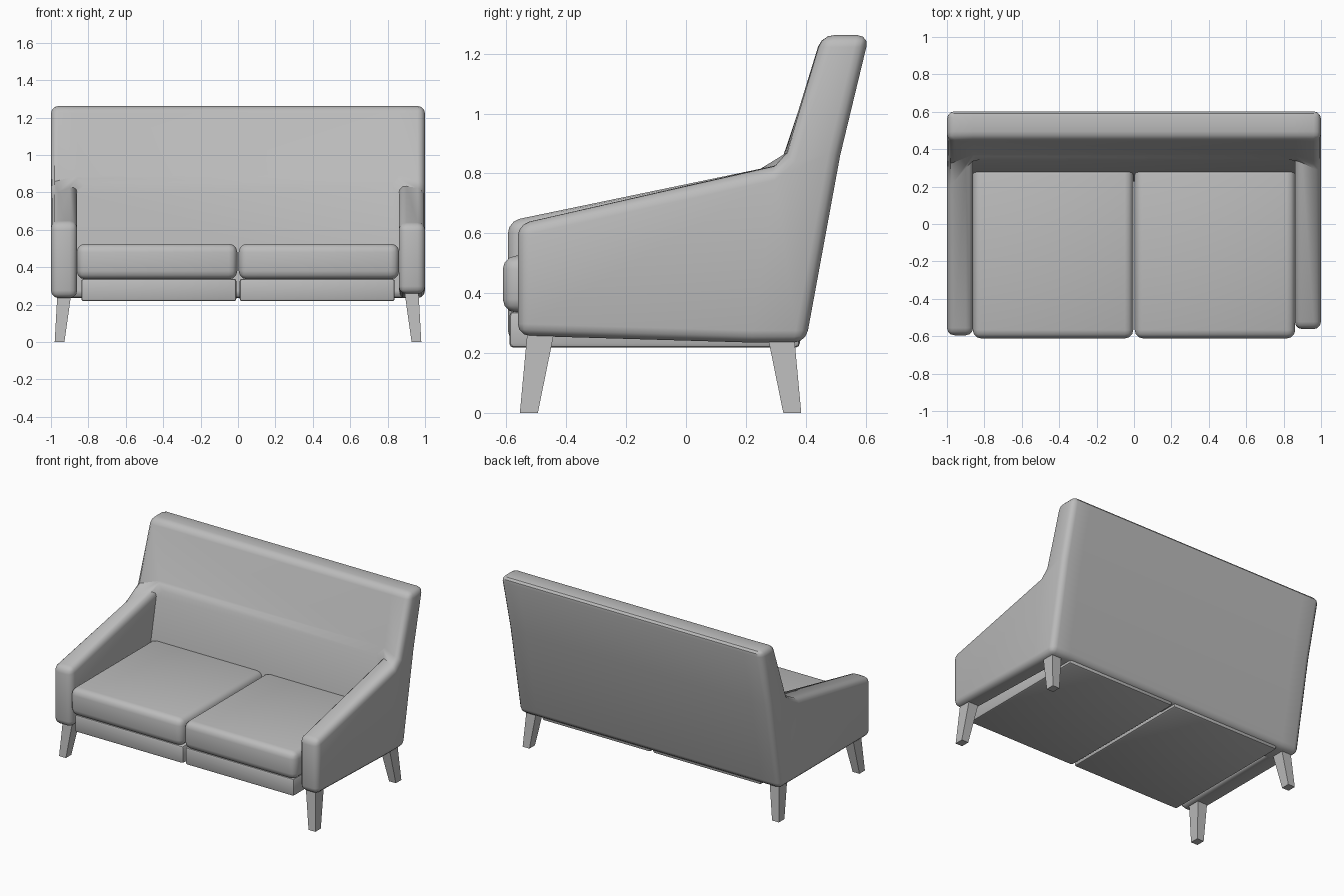
import bpy, bmesh, math
from mathutils import Vector

cube = bpy.data.objects.get("Cube")
if cube:
    bpy.data.objects.remove(cube, do_unlink=True)

GREY = (0.5, 0.5, 0.5, 1)
fabric = bpy.data.materials.new("warm_grey")
fabric.use_nodes = True
fabric.diffuse_color = GREY
fabric.node_tree.nodes["Principled BSDF"].inputs["Base Color"].default_value = GREY


def finish(name, bm, width, segments=3):
    """Round the hard convex edges and turn the bmesh into a smooth object."""
    bmesh.ops.recalc_face_normals(bm, faces=bm.faces)
    if width:
        hard = [e for e in bm.edges if e.calc_face_angle_signed(0) > math.radians(28)]
        bmesh.ops.bevel(bm, geom=hard, offset=width, segments=segments,
                        profile=0.5, affect='EDGES', clamp_overlap=True)
    mesh = bpy.data.meshes.new(name)
    bm.to_mesh(mesh)
    bm.free()
    mesh.materials.append(fabric)
    ob = bpy.data.objects.new(name, mesh)
    bpy.context.collection.objects.link(ob)
    bpy.ops.object.select_all(action='DESELECT')
    ob.select_set(True)
    bpy.context.view_layer.objects.active = ob
    bpy.ops.object.shade_smooth_by_angle(angle=math.radians(35))
    return ob


def box(name, lo, hi, width, segments=3):
    bm = bmesh.new()
    bmesh.ops.create_cube(bm, size=1)
    lo, hi = Vector(lo), Vector(hi)
    for v in bm.verts:
        v.co = (lo + hi) / 2 + v.co * (hi - lo)
    return finish(name, bm, width, segments)


# Upholstered shell: back and both arms as one body
bm = bmesh.new()


def section(x, joint, bend):
    """Back outline at one x: bottom, rear, top, then down the front to the arm joint."""
    pts = [(0.22, 0.235), (0.40, 0.235), (0.515, 0.86), (0.612, 1.262),
           (0.455, 1.262), bend, joint]
    return [bm.verts.new((x, y, z)) for y, z in pts]


inner = ((0.345, 0.84), (0.37, 0.89))
rows = [section(-1, (0.18, 0.79), (0.31, 0.86)),
        section(-0.86, *inner),
        section(0.86, *inner),
        section(1, (0.28, 0.815), (0.33, 0.86))]
for i in range(3):
    a, b = rows[i], rows[i + 1]
    for k in range(7 if i == 1 else 6):
        n = (k + 1) % 7
        bm.faces.new((a[k], a[n], b[n], b[k]))
bm.faces.new(rows[0])
bm.faces.new(rows[3])

for out, inn, y, low, high in ((rows[0], rows[1], -0.595, 0.235, 0.64),
                               (rows[3], rows[2], -0.562, 0.258, 0.63)):
    ob_, ot, ib, it = [bm.verts.new((r[0].co.x, y, z)) for r in (out, inn) for z in (low, high)]
    bm.faces.new((ob_, ot, it, ib))
    bm.faces.new((ot, out[6], inn[6], it))
    bm.faces.new((ob_, ib, inn[0], out[0]))
    bm.faces.new((ob_, out[0], out[6], ot))
    bm.faces.new((ib, it, inn[6], inn[0]))
finish("back_and_arms", bm, 0.04)

# Seat cushions and the base panels beneath them
for side, s in (("right", -1), ("left", 1)):
    xs = sorted((s * 0.004, s * 0.862))
    box(side + "_seat_cushion", (xs[0], -0.612, 0.335), (xs[1], 0.31, 0.525), 0.045)
    xs = sorted((s * 0.008, s * 0.838))
    box(side + "_base_panel", (xs[0], -0.59, 0.218), (xs[1], 0.38, 0.338), 0.014, 2)

# Splayed tapered legs
for side, s in (("right", -1), ("left", 1)):
    for end, foot, top in (("front", (-0.555, -0.495), (-0.53, -0.44)),
                           ("rear", (0.325, 0.385), (0.27, 0.36))):
        bm = bmesh.new()
        bmesh.ops.create_cube(bm, size=1)
        for v in bm.verts:
            up = v.co.z > 0
            y = (top if up else foot)[v.co.y > 0]
            x = ((0.89, 0.965) if up else (0.928, 0.98))[v.co.x > 0]
            v.co = (s * x, y, 0.27 if up else 0)
        finish(end + "_" + side + "_leg", bm, 0)
